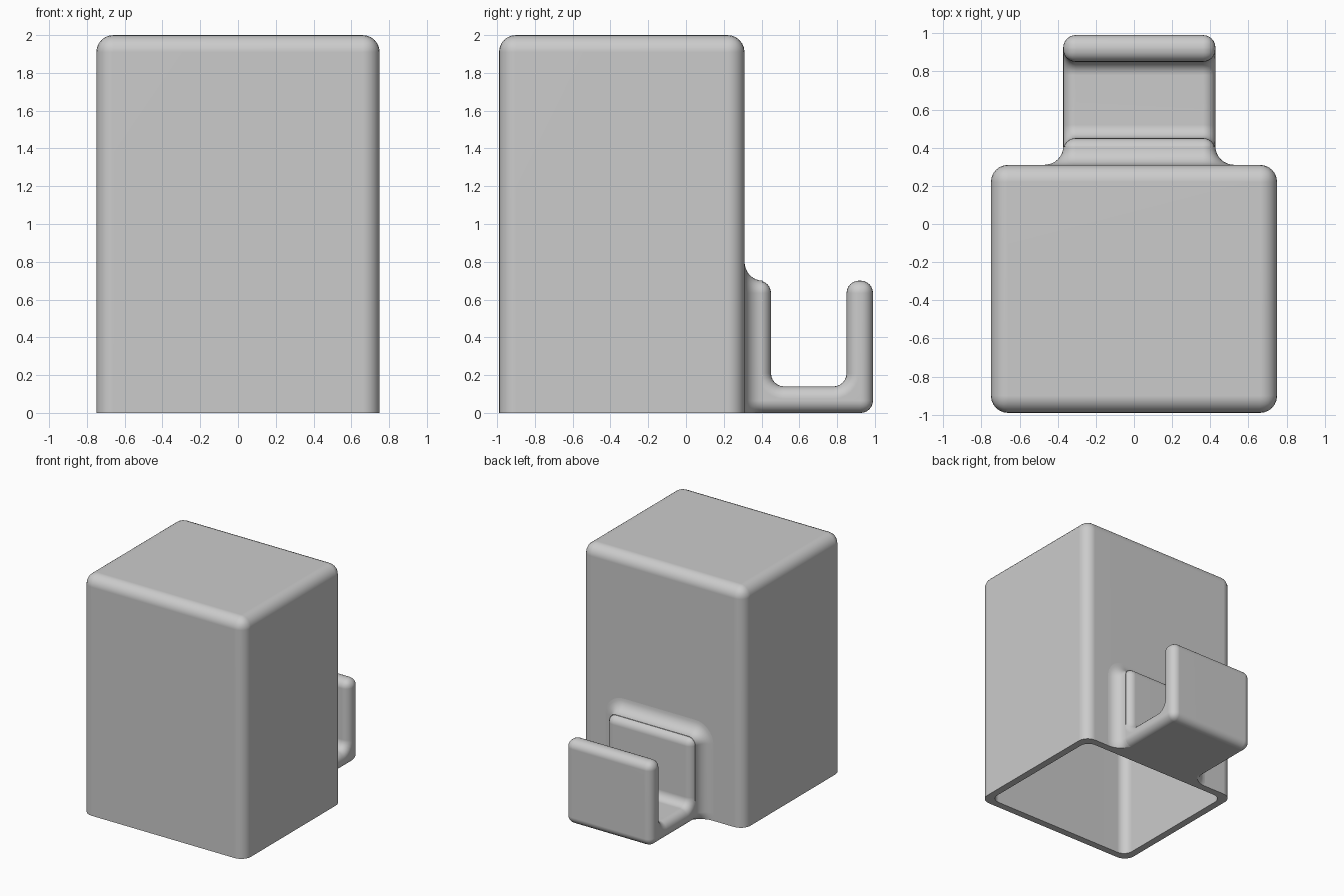
import bpy, bmesh
from math import pi, sin, cos, asin, atan2, radians
from mathutils import Vector

cube = bpy.data.objects.get("Cube")
if cube:
    bpy.data.objects.remove(cube)

COLOUR = (0.6, 0.6, 0.6, 1)
grey = bpy.data.materials.new("plain grey")
grey.use_nodes = True
grey.diffuse_color = COLOUR
grey.node_tree.nodes["Principled BSDF"].inputs["Base Color"].default_value = COLOUR


def finish(name, bm):
    bmesh.ops.recalc_face_normals(bm, faces=bm.faces)
    mesh = bpy.data.meshes.new(name)
    bm.to_mesh(mesh)
    bm.free()
    mesh.materials.append(grey)
    obj = bpy.data.objects.new(name, mesh)
    bpy.context.collection.objects.link(obj)
    bpy.ops.object.select_all(action='DESELECT')
    obj.select_set(True)
    bpy.context.view_layer.objects.active = obj
    bpy.ops.object.shade_smooth_by_angle(angle=radians(35))
    obj.modifiers.new("flat faces", 'WEIGHTED_NORMAL').keep_sharp = True


def round_edges(bm, edges, radius):
    bmesh.ops.bevel(bm, geom=edges, offset=radius, offset_type='OFFSET', segments=6,
                    profile=0.5, affect='EDGES', clamp_overlap=False)


BODY_Y = -0.34


def add_cup(bm, inset, radius):
    """Rounded box with an open bottom; returns its rim vertices in order."""
    old_verts, old_faces = set(bm.verts), set(bm.faces)
    bmesh.ops.create_cube(bm, size=1)
    verts = [v for v in bm.verts if v not in old_verts]
    for v in verts:
        v.co = Vector((v.co.x * (1.5 - 2 * inset),
                       v.co.y * (1.3 - 2 * inset) + BODY_Y,
                       (v.co.z + 0.5) * (2 - inset)))
    edges = {e for v in verts for e in v.link_edges if any(w.co.z > 1 for w in e.verts)}
    round_edges(bm, list(edges), radius)
    bottom = [f for f in bm.faces if f not in old_faces and all(v.co.z < 0.001 for v in f.verts)]
    rim = {v for f in bottom for v in f.verts}
    bmesh.ops.delete(bm, geom=bottom, context='FACES_ONLY')
    return sorted(rim, key=lambda v: atan2(v.co.y - BODY_Y, v.co.x))


# Hollow body: outer and inner shells joined by a flat rim
bm = bmesh.new()
outer_rim = [v.co.copy() for v in add_cup(bm, 0, 0.09)]
inner_rim = [v.co.copy() for v in add_cup(bm, 0.06, 0.08)]
rim_rows = [[bm.verts.new(co) for co in rim] for rim in (outer_rim, inner_rim)]
for i in range(len(outer_rim)):
    (a, b), (d, c) = [(row[i - 1], row[i]) for row in rim_rows]
    bm.faces.new((a, b, c, d))
bmesh.ops.remove_doubles(bm, verts=bm.verts, dist=0.0001)
finish("hollow_body", bm)

# U-shaped hook, extruded across its width and rounded
CENTRE, HALF, BACK, ROUND = 0.028, 0.399, 0.30, 0.065
profile = [(BACK, 0), (0.99, 0), (0.99, 0.7), (0.85, 0.7),
           (0.85, 0.14), (0.45, 0.14), (0.45, 0.7), (BACK, 0.7)]
bm = bmesh.new()
face = bm.faces.new([bm.verts.new((CENTRE - HALF, y, z)) for y, z in profile])
out = bmesh.ops.extrude_face_region(bm, geom=[face])
bmesh.ops.translate(bm, vec=(2 * HALF, 0, 0),
                    verts=[g for g in out["geom"] if isinstance(g, bmesh.types.BMVert)])
bmesh.ops.recalc_face_normals(bm, faces=bm.faces)
inner = [e for e in bm.edges if all(abs(v.co.z - 0.14) < 0.01 for v in e.verts)
         and abs(e.verts[0].co.x - e.verts[1].co.x) > 0.1]
round_edges(bm, inner, 0.07)
outer = [e for e in bm.edges if e.calc_face_angle(0) > radians(60)
         and not all(v.co.y < BACK + 0.01 for v in e.verts)]
round_edges(bm, outer, ROUND)
finish("hook", bm)


# Flared fillet where the hook meets the body, cut off flat at the ground
def arch(y, spread):
    w, top, r = HALF + spread, 0.7 + spread, ROUND + spread
    start = -asin(min(1, ROUND / r))
    arcs = [(ROUND, start * (1 - k / 6)) for k in range(7)]
    arcs += [(top - r, k * pi / 16) for k in range(9)]
    pts = [(w - r + r * cos(a), z + r * sin(a)) for z, a in arcs]
    pts += [(-x, z) for x, z in reversed(pts)]
    return [bm.verts.new((CENTRE + x, y, z)) for x, z in pts]


bm = bmesh.new()
rows = [arch(BACK, 0.1)]
for k in range(9):
    a = k * pi / 16
    rows.append(arch(0.31 + 0.095 * (1 - cos(a)), 0.1 * (1 - sin(a))))
for a, b in zip(rows, rows[1:]):
    for i in range(len(a)):
        j = (i + 1) % len(a)
        bm.faces.new((a[i], a[j], b[j], b[i]))
bm.faces.new(rows[0])
bm.faces.new(rows[-1])
finish("hook_fillet", bm)
